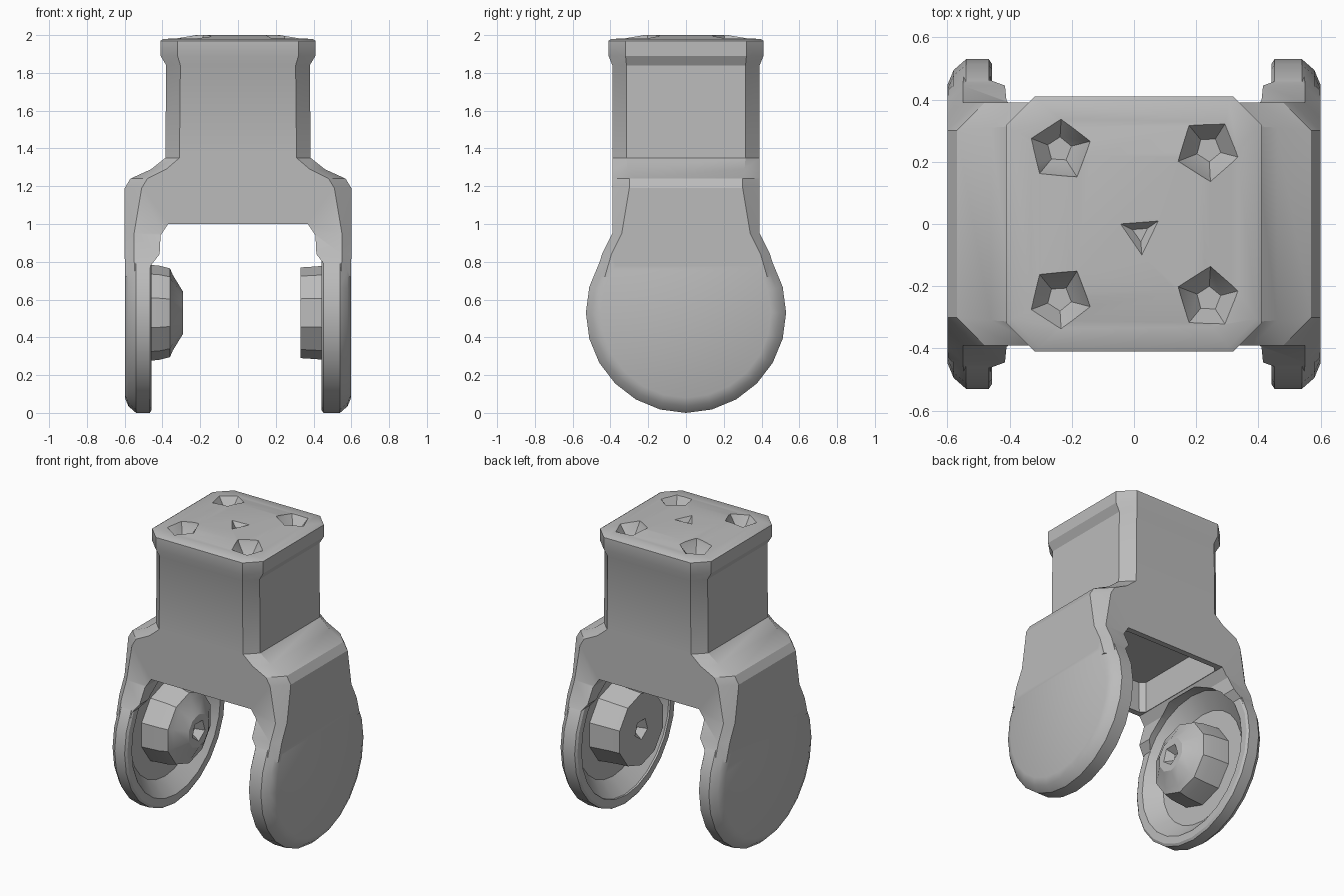
import bpy, bmesh, math
from mathutils import Vector

cube = bpy.data.objects.get("Cube")
if cube:
    bpy.data.objects.remove(cube, do_unlink=True)

grey = bpy.data.materials.new("plain grey")
grey.use_nodes = True
COLOUR = (0.5, 0.5, 0.5, 1)
grey.diffuse_color = COLOUR
grey.node_tree.nodes["Principled BSDF"].inputs["Base Color"].default_value = COLOUR

AXLE = 0.53   # height of the wheel-shaped ends


def skin(name, rings):
    """Closed solid through a list of equal-sized point rings."""
    bm = bmesh.new()
    loops = [[bm.verts.new(p) for p in ring] for ring in rings]
    for a, b in zip(loops, loops[1:]):
        for i in range(len(a)):
            j = (i + 1) % len(a)
            bm.faces.new((a[i], a[j], b[j], b[i]))
    bm.faces.new(loops[0])
    bm.faces.new(loops[-1])
    bmesh.ops.recalc_face_normals(bm, faces=bm.faces)
    mesh = bpy.data.meshes.new(name)
    bm.to_mesh(mesh)
    bm.free()
    mesh.materials.append(grey)
    ob = bpy.data.objects.new(name, mesh)
    bpy.context.collection.objects.link(ob)
    return ob


def octagon(z, hx, hy, c):
    """Rectangle with cut corners at height z."""
    pts = []
    for sx, sy in ((1, 1), (-1, 1), (-1, -1), (1, -1)):
        pair = [Vector((sx * hx, sy * (hy - c), z)), Vector((sx * (hx - c), sy * hy, z))]
        pts += pair if sx * sy > 0 else pair[::-1]
    return pts


def lathe(name, profile, side, sides):
    """Turned solid about the sideways axle; profile is (x, radius)."""
    turn = [2 * math.pi * i / sides for i in range(sides)]
    return skin(name, [[(side * x, r * math.sin(t), AXLE - r * math.cos(t)) for t in turn]
                       for x, r in profile])


def pit(x, y, z, r, depth, sides, turn):
    """Tapered cutter sunk into the top face."""
    ang = [turn + 2 * math.pi * i / sides for i in range(sides)]
    return skin("pit_cutter", [[(x + q * math.cos(t), y + q * math.sin(t), h) for t in ang]
                               for h, q in ((z + 0.03, r * 1.1), (z, r), (z - depth, r * 0.4))])


def combine(target, other, operation):
    mod = target.modifiers.new("join", "BOOLEAN")
    mod.operation, mod.object, mod.solver = operation, other, "EXACT"
    bpy.context.view_layer.objects.active = target
    bpy.ops.object.modifier_apply(modifier=mod.name)
    bpy.data.objects.remove(other, do_unlink=True)


def smooth(ob):
    bpy.ops.object.select_all(action="DESELECT")
    ob.select_set(True)
    bpy.context.view_layer.objects.active = ob
    bpy.ops.object.shade_smooth_by_angle(angle=math.radians(30))


# Body: legs widening into the round ends, sloping shoulders, neck and flared cap
body = skin("fork_body", [octagon(*s) for s in (
    (0.72, 0.598, 0.48, 0.05), (0.84, 0.60, 0.445, 0.05), (0.95, 0.60, 0.39, 0.05),
    (1.19, 0.60, 0.39, 0.09), (1.24, 0.57, 0.39, 0.09), (1.29, 0.46, 0.39, 0.08),
    (1.35, 0.385, 0.39, 0.075), (1.84, 0.38, 0.39, 0.075), (1.89, 0.41, 0.41, 0.09),
    (1.97, 0.41, 0.41, 0.09), (1.98, 0.395, 0.395, 0.09), (1.982, 0.33, 0.33, 0.08),
    (2.0, 0.22, 0.22, 0.08))])

# Gap between the legs, with a shallow recess in its ceiling
half = ((0.462, 0.5), (0.462, 0.78), (0.415, 0.84), (0.41, 0.94), (0.37, 1.0))
arch = half + tuple((-x, z) for x, z in reversed(half))
combine(body, skin("gap_cutter", [[(x, y, z) for x, z in arch] for y in (-1, 1)]), "DIFFERENCE")
combine(body, skin("recess_cutter", [octagon(0.9, 0.37, 0.355, 0.03),
                                     octagon(1.2, 0.36, 0.345, 0.03)]), "DIFFERENCE")

# Round leg ends, each with a dished inner side
for side, rim in ((-1, 0.457), (1, 0.442)):
    combine(body, lathe("leg_end", ((rim, 0.515), (rim + 0.01, 0.53), (0.54, 0.53),
                                    (0.58, 0.495), (0.599, 0.45)), side, 24), "UNION")
    combine(body, lathe("dish_cutter", ((0.38, 0.47), (0.455, 0.47), (0.54, 0.37)), side, 24),
            "DIFFERENCE")

# Corner sockets and small centre mark on the cap
for sx in (-1, 1):
    for sy in (-1, 1):
        combine(body, pit(sx * 0.24, sy * 0.24, 1.985, 0.1, 0.07, 5, sx * sy), "DIFFERENCE")
combine(body, pit(0.02, -0.03, 2.0, 0.07, 0.03, 3, 0.6), "DIFFERENCE")
smooth(body)

# Hubs inside the dishes: domed on the right, flat on the left, each with a socket
hubs = {"right_hub": (-1, ((0.56, 0.26), (0.42, 0.25), (0.36, 0.235), (0.345, 0.2), (0.29, 0.11))),
        "left_hub": (1, ((0.56, 0.26), (0.41, 0.245), (0.33, 0.24)))}
for name, (side, profile) in hubs.items():
    hub = lathe(name, profile, side, 10)
    tip = profile[-1][0]
    combine(hub, lathe("socket_cutter", ((tip - 0.02, 0.085), (tip + 0.05, 0.03)), side, 5),
            "DIFFERENCE")
    smooth(hub)
